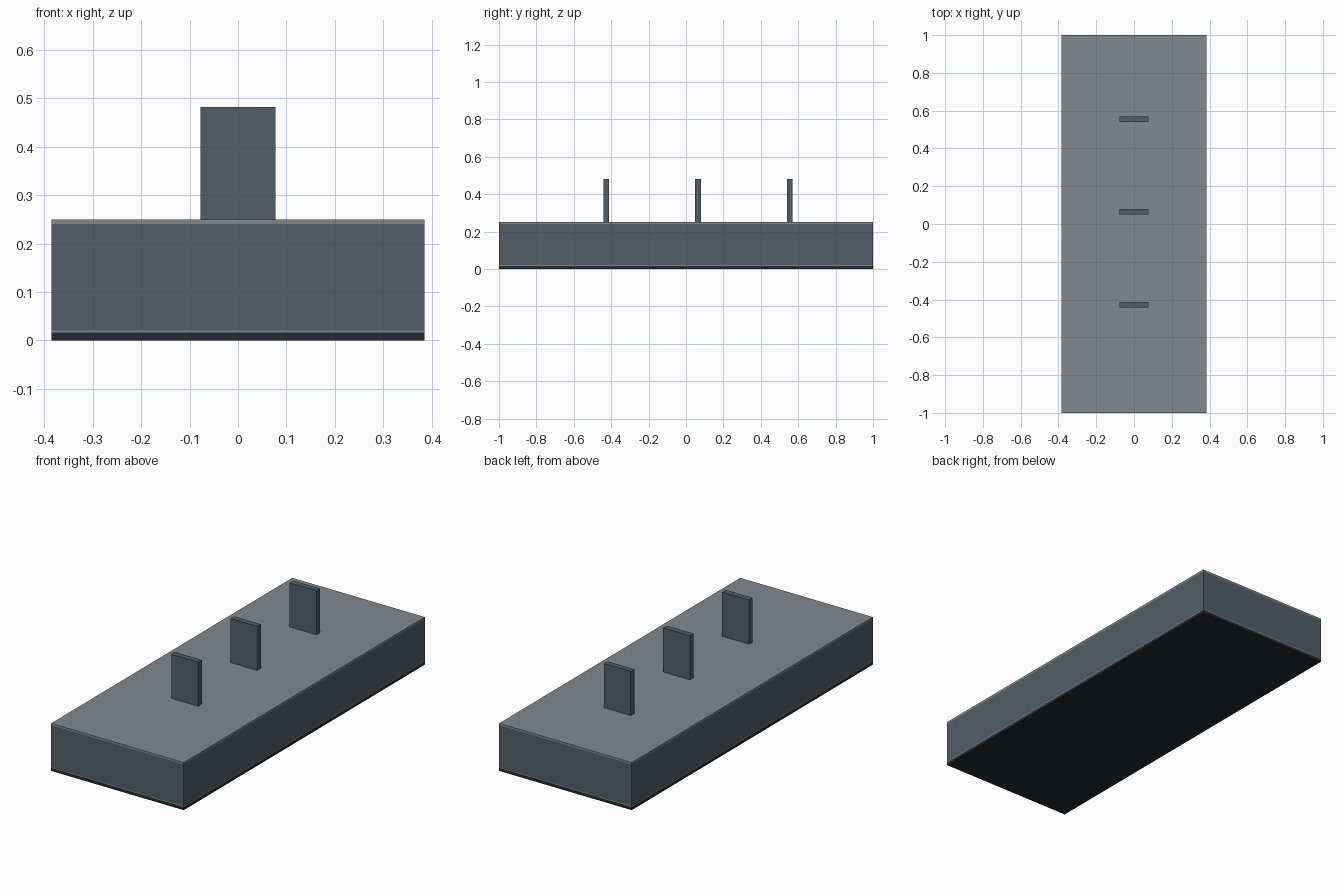
import bpy

if "Cube" in bpy.data.objects:
    bpy.data.objects.remove(bpy.data.objects["Cube"])


def material(name, rgb):
    m = bpy.data.materials.new(name)
    m.diffuse_color = (*rgb, 1)
    m.use_nodes = True
    m.node_tree.nodes["Principled BSDF"].inputs["Base Color"].default_value = m.diffuse_color
    return m


slate = material("slate", (0.085, 0.115, 0.135))
pale = material("pale_grey", (0.22, 0.25, 0.27))
dark = material("dark", (0.018, 0.022, 0.026))


def box(name, size_x, size_y, z0, z1, mat, y=0):
    bpy.ops.mesh.primitive_cube_add(size=1, location=(0, y, (z0 + z1) / 2))
    o = bpy.context.object
    o.name = name
    o.scale = (size_x, size_y, z1 - z0)
    bpy.ops.object.transform_apply(location=False, rotation=False, scale=True)
    o.data.materials.append(mat)
    return o


# Layered base: dark underside, thin pale seam, main body, pale top sheet
W, L = 0.77, 2.0
box("underside", W, L, 0.0, 0.016, dark)
box("seam", W, L, 0.016, 0.02, pale)
box("body", W, L, 0.02, 0.24, slate)
box("top_sheet", W, L, 0.24, 0.25, pale)

# Row of upright plates standing on the top
for i in range(3):
    box(f"upright_plate_{i + 1}", 0.156, 0.03, 0.25, 0.482, slate, y=-0.427 + 0.491 * i)
